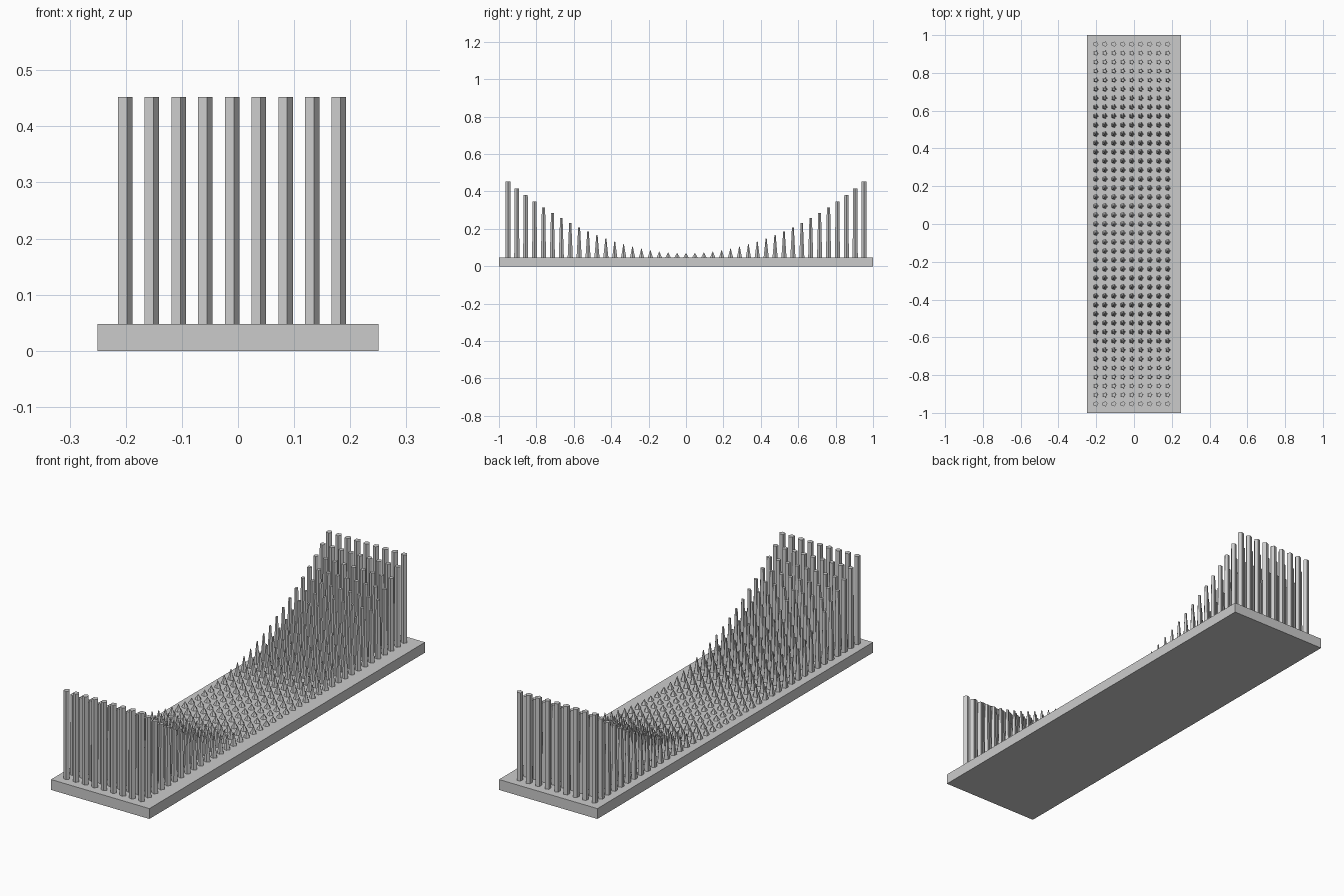
import bpy
import bmesh
from math import radians
from mathutils import Matrix

cube = bpy.data.objects.get("Cube")
if cube:
    bpy.data.objects.remove(cube, do_unlink=True)

WIDTH, LENGTH = 0.5, 2.0
STEP = 1 / 21            # pin spacing, also the slab thickness
RADIUS = 0.3 * STEP
COLUMNS, HALF_ROWS = 9, 20

grey = bpy.data.materials.new("plain grey")
grey.use_nodes = True
grey.diffuse_color = (0.6, 0.6, 0.6, 1)
grey.node_tree.nodes["Principled BSDF"].inputs["Base Color"].default_value = (0.6, 0.6, 0.6, 1)


def finish(name, bm):
    mesh = bpy.data.meshes.new(name)
    bm.to_mesh(mesh)
    bm.free()
    mesh.materials.append(grey)
    obj = bpy.data.objects.new(name, mesh)
    bpy.context.collection.objects.link(obj)
    return obj


# Flat rectangular slab
bm = bmesh.new()
bmesh.ops.create_cube(bm, size=1, matrix=Matrix.Translation((0, 0, STEP / 2))
                      @ Matrix.Diagonal((WIDTH, LENGTH, STEP, 1)))
finish("base_slab", bm)

# Five-sided pins: short cones mid-length, growing into tall prisms at the ends
bm = bmesh.new()
turn = Matrix.Rotation(radians(-90), 4, "Z")
for row in range(-HALF_ROWS, HALF_ROWS + 1):
    rise = (row / HALF_ROWS) ** 2
    height = STEP * (0.5 + 8 * rise)
    for column in range(COLUMNS):
        x = -WIDTH / 2 + STEP * (column + 1)
        place = Matrix.Translation((x, row * STEP, STEP + height / 2))
        bmesh.ops.create_cone(bm, cap_ends=True, segments=5, radius1=RADIUS,
                              radius2=RADIUS * rise, depth=height, matrix=place @ turn)
bmesh.ops.remove_doubles(bm, verts=bm.verts, dist=0.00001)
finish("pins", bm)
